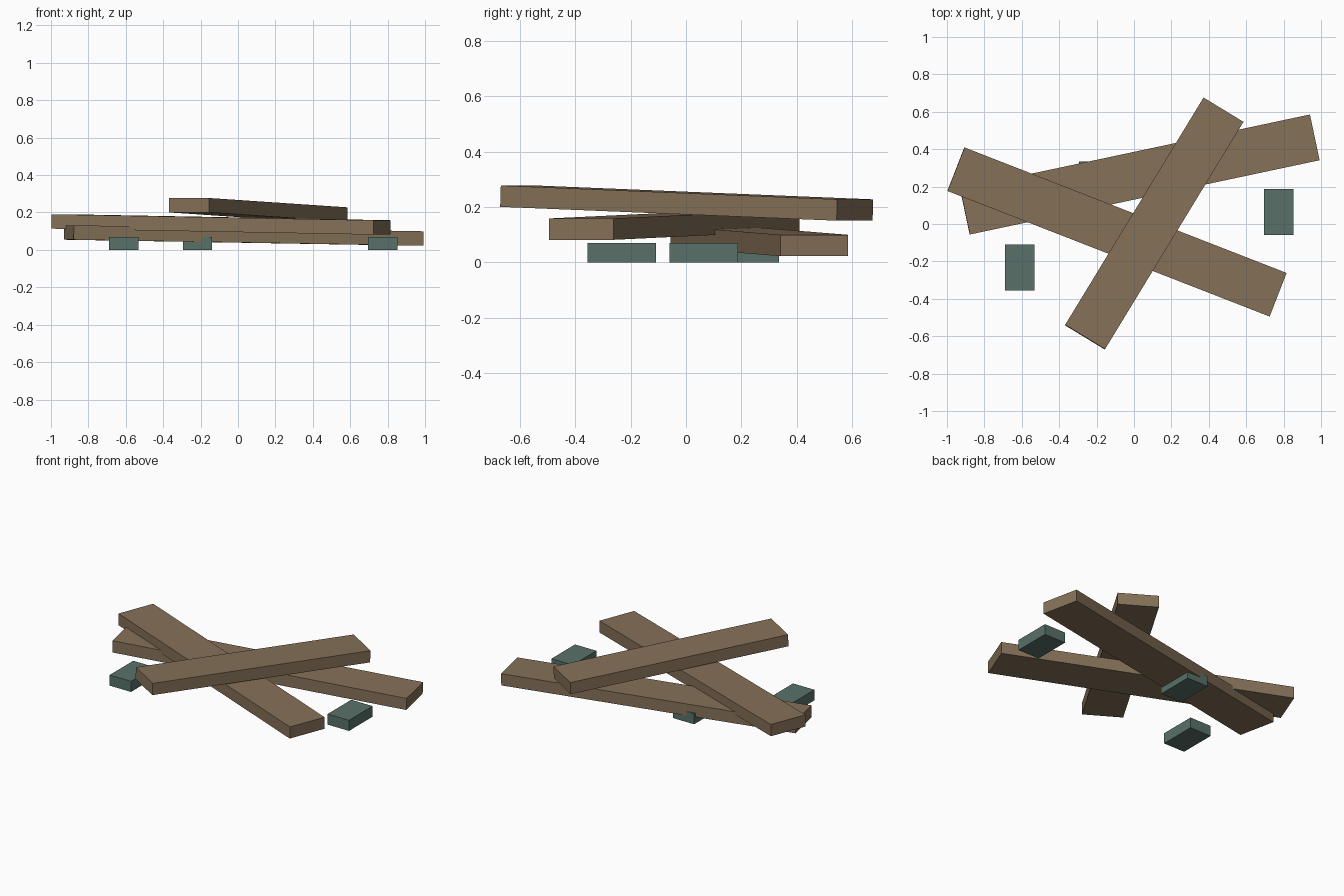
import bpy
import math
from mathutils import Matrix, Vector

old = bpy.data.objects.get("Cube")
if old:
    bpy.data.objects.remove(old, do_unlink=True)


def make_material(name, colour):
    mat = bpy.data.materials.new(name)
    mat.use_nodes = True
    mat.diffuse_color = colour
    mat.node_tree.nodes["Principled BSDF"].inputs["Base Color"].default_value = colour
    return mat


wood = make_material("weathered_wood", (0.235, 0.165, 0.098, 1))
stone = make_material("green_grey_stone", (0.098, 0.165, 0.138, 1))


def box(name, size, matrix, mat):
    bpy.ops.mesh.primitive_cube_add(size=1)
    obj = bpy.context.object
    obj.name = name
    obj.data.transform(matrix @ Matrix.Diagonal((*size, 1)))
    obj.data.materials.append(mat)
    return obj


def plank(name, start, end):
    """Flat board running between the middles of its two end faces."""
    start, end = Vector(start), Vector(end)
    run = end - start
    heading = math.atan2(run.y, run.x)
    pitch = -math.atan2(run.z, run.xy.length)
    matrix = (Matrix.Translation((start + end) / 2)
              @ Matrix.Rotation(heading, 4, "Z")
              @ Matrix.Rotation(pitch, 4, "Y"))
    box(name, (run.length, 0.25, 0.077), matrix, wood)


# Three fallen planks stacked across each other
plank("lower_plank", (-0.904, 0.066, 0.093), (0.966, 0.463, 0.061))
plank("middle_plank", (-0.952, 0.293, 0.152), (0.77, -0.378, 0.12))
plank("upper_plank", (-0.262, -0.605, 0.239), (0.478, 0.61, 0.189))

# Loose blocks on the ground
for name, x, y in (("left_block", 0.774, 0.064),
                   ("right_block", -0.611, -0.232),
                   ("middle_block", -0.216, 0.212)):
    box(name, (0.156, 0.246, 0.07), Matrix.Translation((x, y, 0.035)), stone)
